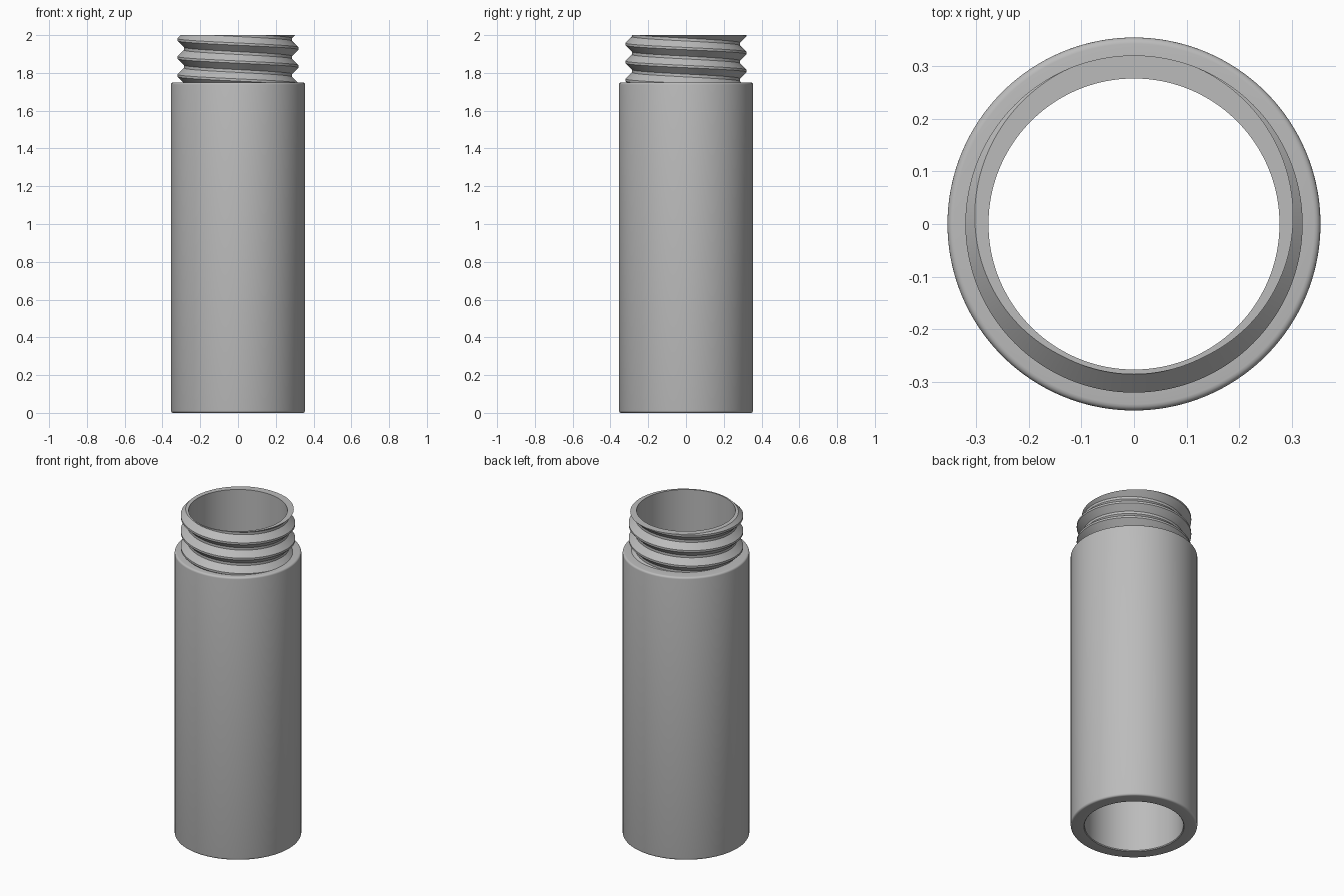
import bpy, bmesh, math
from math import cos, sin, pi

if "Cube" in bpy.data.objects:
    bpy.data.objects.remove(bpy.data.objects["Cube"], do_unlink=True)

SIDES = 160
HEIGHT, SHOULDER = 2.0, 1.75
OUTER, BORE = 0.355, 0.277
ROOT, CREST, PITCH = 0.286, 0.321, 0.095

grey = bpy.data.materials.new("light grey")
grey.use_nodes = True
grey.diffuse_color = (0.5, 0.5, 0.5, 1)
grey.node_tree.nodes["Principled BSDF"].inputs["Base Color"].default_value = (0.5, 0.5, 0.5, 1)


def revolve(name, profile):
    """Sweep profile(turn) -> [(radius, z), ...] around the z axis."""
    bm = bmesh.new()
    columns = []
    for i in range(SIDES + 1):
        a = 2 * pi * i / SIDES
        columns.append([bm.verts.new((r * cos(a), r * sin(a), z))
                        for r, z in profile(i / SIDES)])
    for c, d in zip(columns, columns[1:]):
        for j in range(len(c) - 1):
            bm.faces.new((c[j], d[j], d[j + 1], c[j + 1]))
    bmesh.ops.remove_doubles(bm, verts=bm.verts, dist=1e-5)
    mesh = bpy.data.meshes.new(name)
    bm.to_mesh(mesh)
    bm.free()
    mesh.materials.append(grey)
    obj = bpy.data.objects.new(name, mesh)
    bpy.context.collection.objects.link(obj)
    bpy.ops.object.select_all(action='DESELECT')
    obj.select_set(True)
    bpy.context.view_layer.objects.active = obj
    bpy.ops.object.shade_smooth_by_angle(angle=math.radians(30))
    return obj


def fillet(r, z, size, start):
    """Quarter round centred at (r, z)."""
    return [(r + size * cos(start + k * pi / 8), z + size * sin(start + k * pi / 8))
            for k in range(5)]


# Sleeve: bore, bottom rim, outer wall and shoulder
ROUND = 0.012
sleeve = ([(BORE, HEIGHT), (BORE, 0.005), (BORE + 0.004, 0)]
          + fillet(OUTER - ROUND, ROUND, ROUND, -pi / 2)
          + fillet(OUTER - ROUND, SHOULDER - ROUND, ROUND, 0)
          + [(ROOT - 0.004, SHOULDER)])
revolve("sleeve_body", lambda turn: sleeve)

# Threaded neck: helical ridges trimmed flat at the shoulder and the rim
FLAT = 0.006
RAMP = 0.040


def thread_radius(offset):
    d = abs((offset + PITCH / 2) % PITCH - PITCH / 2)
    t = min(max((d - FLAT) / (RAMP - FLAT), 0), 1)
    return CREST + (ROOT - CREST) * t


def neck_profile(turn):
    crest_z = HEIGHT - PITCH * (turn - 0.25)
    points = []
    for k in range(-5, 4):
        for step in (-RAMP, -FLAT, FLAT, RAMP):
            z = crest_z + k * PITCH + step
            z = min(max(z, SHOULDER), HEIGHT)
            points.append((thread_radius(z - crest_z), z))
    return points + [(BORE, HEIGHT)]


revolve("threaded_neck", neck_profile)
